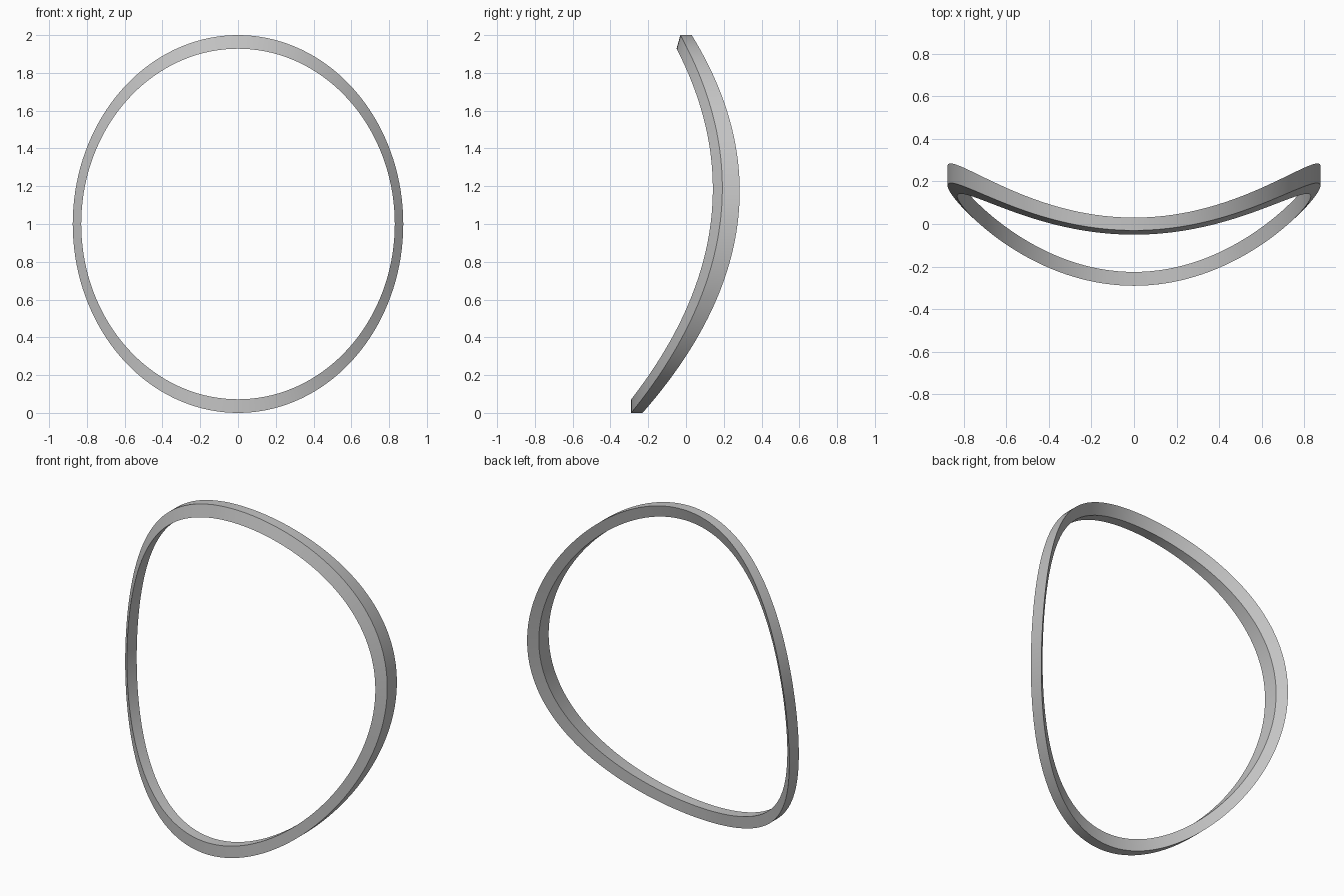
import bpy
import bmesh
from math import sin, cos, pi, radians

cube = bpy.data.objects.get("Cube")
if cube:
    bpy.data.objects.remove(cube)

SEGMENTS = 144

# Four rim edges, in order around the section:
# half width, half height, then depth = mid + tilt * c - bow * c^2
RIM_EDGES = [
    (0.875, 1.0, 0.18, 0.13, 0.34),       # outer front
    (0.875, 1.0, 0.273, 0.13, 0.373),     # outer back
    (0.83, 0.928, 0.225, 0.118, 0.332),   # inner back
    (0.83, 0.928, 0.13, 0.12, 0.30),      # inner front
]


def rim_point(edge, angle):
    """Point on an oval rim that bows backwards at its sides."""
    half_width, half_height, mid, tilt, bow = edge
    c = cos(angle)
    return (half_width * sin(angle), mid + tilt * c - bow * c * c, 1 + half_height * c)


def make_material(name, colour):
    mat = bpy.data.materials.new(name)
    mat.use_nodes = True
    mat.diffuse_color = colour
    mat.node_tree.nodes["Principled BSDF"].inputs["Base Color"].default_value = colour
    return mat


# Curved oval frame: sweep the four-sided section around the oval
bm = bmesh.new()
sections = [
    [bm.verts.new(rim_point(edge, 2 * pi * i / SEGMENTS)) for edge in RIM_EDGES]
    for i in range(SEGMENTS)
]
for i, section in enumerate(sections):
    following = sections[(i + 1) % SEGMENTS]
    for k in range(4):
        n = (k + 1) % 4
        bm.faces.new((section[k], section[n], following[n], following[k]))
bmesh.ops.recalc_face_normals(bm, faces=bm.faces)

mesh = bpy.data.meshes.new("oval_frame")
bm.to_mesh(mesh)
bm.free()
mesh.materials.append(make_material("light_grey", (0.55, 0.55, 0.55, 1)))

frame = bpy.data.objects.new("oval_frame", mesh)
bpy.context.collection.objects.link(frame)
bpy.ops.object.select_all(action="DESELECT")
frame.select_set(True)
bpy.context.view_layer.objects.active = frame
bpy.ops.object.shade_smooth_by_angle(angle=radians(30))
